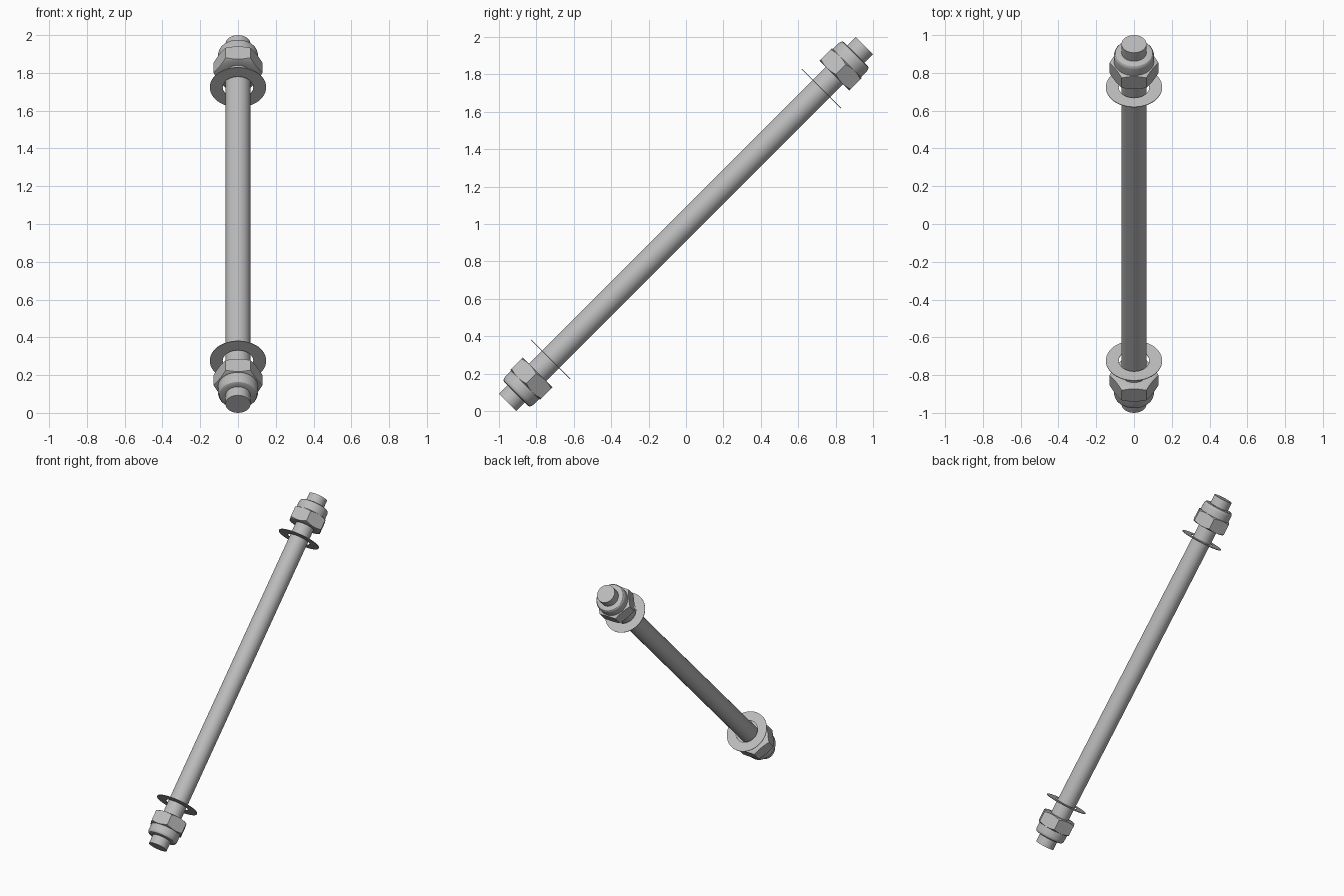
import bpy, bmesh, math
from mathutils import Matrix

if "Cube" in bpy.data.objects:
    bpy.data.objects.remove(bpy.data.objects["Cube"])

steel = bpy.data.materials.new("steel_grey")
steel.diffuse_color = (0.5, 0.5, 0.5, 1)
steel.use_nodes = True
steel.node_tree.nodes["Principled BSDF"].inputs["Base Color"].default_value = steel.diffuse_color

# local z runs along the rod, tilted from front-bottom to back-top
TILT = Matrix.Translation((0, 0, 1)) @ Matrix.Rotation(math.radians(-45), 4, 'X')
FLIP = Matrix.Rotation(math.pi, 4, 'X')
ROD_R, ROD_HALF = 0.066, 1.348
FLAT_R, CORNER_R = 0.1126, 0.13


def lathe(name, profile, segs, closed, matrix):
    """Revolve profile(angle) -> [(radius, height)] around local z."""
    bm = bmesh.new()
    cols = []
    for i in range(segs):
        a = 2 * math.pi * i / segs
        cols.append([bm.verts.new((r * math.cos(a), r * math.sin(a), h)) for r, h in profile(a)])
    n = len(cols[0])
    for i in range(segs):
        c, d = cols[i], cols[(i + 1) % segs]
        for j in range(n if closed else n - 1):
            k = (j + 1) % n
            bm.faces.new((c[j], d[j], d[k], c[k]))
    if not closed:  # flat end caps
        bm.faces.new([c[0] for c in cols])
        bm.faces.new([c[-1] for c in cols])
    bmesh.ops.remove_doubles(bm, verts=bm.verts, dist=1e-5)
    bmesh.ops.recalc_face_normals(bm, faces=bm.faces)
    me = bpy.data.meshes.new(name)
    bm.to_mesh(me)
    bm.free()
    me.materials.append(steel)
    ob = bpy.data.objects.new(name, me)
    bpy.context.collection.objects.link(ob)
    ob.matrix_world = matrix
    bpy.ops.object.select_all(action='DESELECT')
    ob.select_set(True)
    bpy.context.view_layer.objects.active = ob
    bpy.ops.object.shade_smooth_by_angle(angle=math.radians(30))


def rod(a):
    return [(ROD_R, -ROD_HALF), (ROD_R, ROD_HALF)]


def washer(a):
    return [(0.081, 1.022), (0.149, 1.022), (0.149, 1.026), (0.081, 1.026)]


def nut(a):
    # hexagon with corners on x, conical chamfers at both ends, then a round locking collar
    off = (a + 1e-9) % (math.pi / 3) - math.pi / 6
    r = FLAT_R / math.cos(off)
    h = (r - FLAT_R) * 0.577 + 0.0005
    return [(ROD_R, 1.122), (FLAT_R - 0.001, 1.122), (r, 1.122 + h), (r, 1.217 - h),
            (FLAT_R - 0.001, 1.217), (0.106, 1.217), (0.106, 1.262), (0.104, 1.273),
            (0.098, 1.281), (0.088, 1.285), (ROD_R, 1.285)]


lathe("threaded_rod", rod, 32, False, TILT)
for end, m in (("upper", TILT), ("lower", TILT @ FLIP)):
    lathe(end + "_washer", washer, 48, True, m)
    lathe(end + "_lock_nut", nut, 48, True, m)
